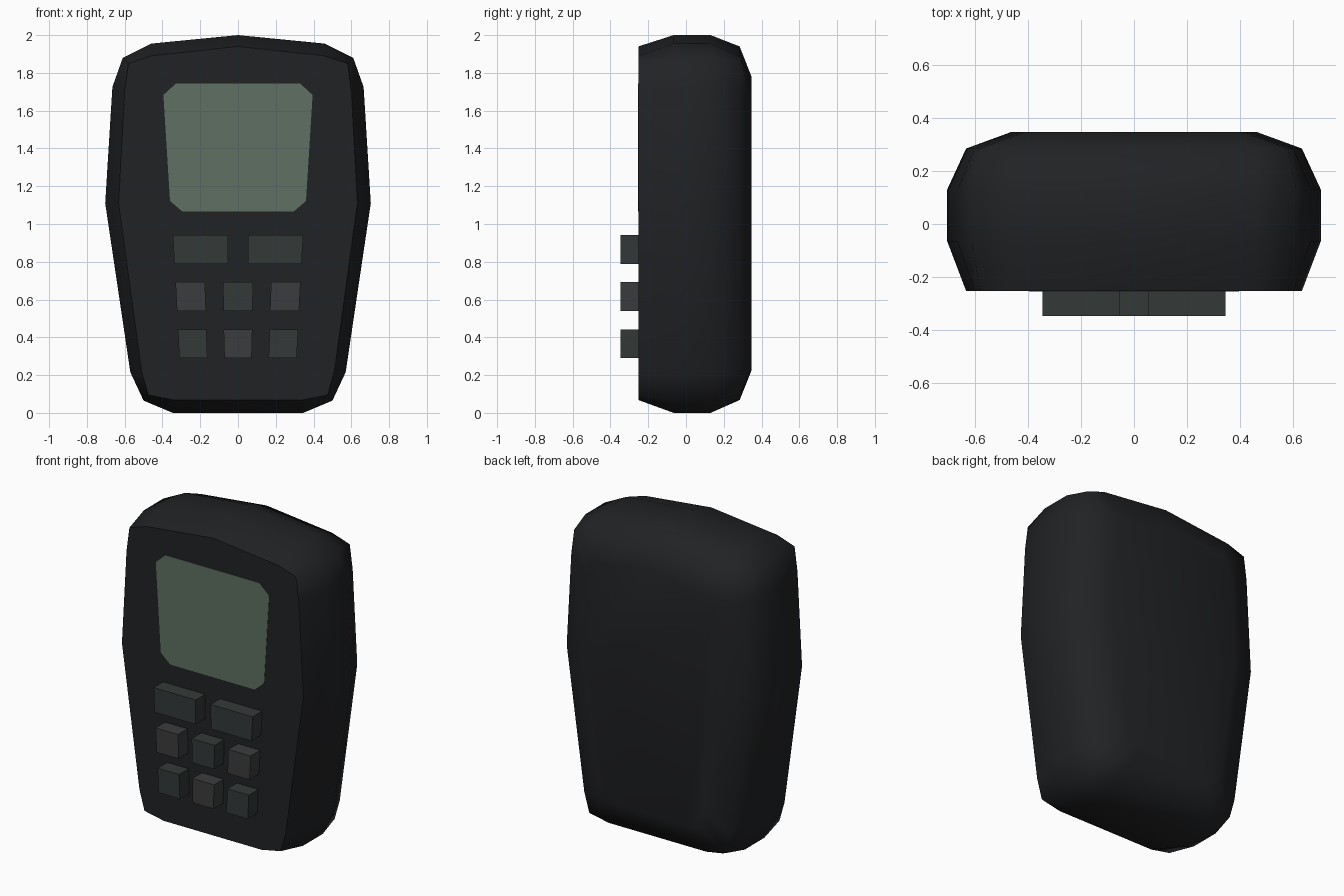
import bpy, bmesh

if "Cube" in bpy.data.objects:
    bpy.data.objects.remove(bpy.data.objects["Cube"])


def material(name, rgb):
    m = bpy.data.materials.new(name)
    m.diffuse_color = (*rgb, 1)
    m.use_nodes = True
    m.node_tree.nodes["Principled BSDF"].inputs["Base Color"].default_value = m.diffuse_color
    return m


casing_mat = material("casing", (0.015, 0.016, 0.018))
screen_mat = material("screen", (0.112, 0.162, 0.122))
green_key = material("green_key", (0.034, 0.041, 0.040))
grey_key = material("grey_key", (0.044, 0.045, 0.047))


def mirrored(half):
    """Close a right-hand outline (top to bottom) over x = 0."""
    return half + [(-x, z) for x, z in reversed(half) if x > 0]


def loft(name, rings, mat):
    """Bridge (y, outline) rings from front to back and cap both ends."""
    bm = bmesh.new()
    loops = [[bm.verts.new((x, y, z)) for x, z in pts] for y, pts in rings]
    n = len(loops[0])
    for a, b in zip(loops, loops[1:]):
        for i in range(n):
            j = (i + 1) % n
            bm.faces.new((a[i], a[j], b[j], b[i]))
    bm.faces.new(loops[0])
    bm.faces.new(loops[-1][::-1])
    bmesh.ops.recalc_face_normals(bm, faces=bm.faces)
    mesh = bpy.data.meshes.new(name)
    bm.to_mesh(mesh)
    bm.free()
    ob = bpy.data.objects.new(name, mesh)
    bpy.context.collection.objects.link(ob)
    mesh.materials.append(mat)
    return ob


# Casing: widest around the middle, narrowing to front and back
full = mirrored([(0, 2.0), (0.46, 1.955), (0.61, 1.88), (0.665, 1.725),
                 (0.703, 1.11), (0.57, 0.215), (0.50, 0.065), (0.345, 0)])
inner = mirrored([(0, 1.94), (0.46, 1.89), (0.58, 1.85), (0.60, 1.70),
                  (0.632, 1.11), (0.51, 0.22), (0.475, 0.095), (0.34, 0.068)])
back = mirrored([(0, 1.78), (0.36, 1.745), (0.41, 1.71), (0.43, 1.61),
                 (0.46, 1.11), (0.355, 0.35), (0.33, 0.25), (0.26, 0.225)])
casing = loft("casing", [(-0.252, inner), (-0.065, full), (0.13, full),
                         (0.284, inner), (0.347, back)], casing_mat)
bpy.context.view_layer.objects.active = casing
casing.select_set(True)
bpy.ops.object.shade_smooth_by_angle(angle=1.05)

# Screen: thin chamfered panel lying on the front
screen = mirrored([(0.328, 1.745), (0.395, 1.683), (0.36, 1.122), (0.294, 1.065)])
loft("screen", [(-0.254, screen), (-0.245, screen)], screen_mat)


# Keys: blocks tapering slightly toward the bottom
def key(name, top, bottom, z0, z1, mat):
    pts = [(top[0], z1), (top[1], z1), (bottom[1], z0), (bottom[0], z0)]
    loft(name, [(-0.347, pts), (-0.24, pts)], mat)


def key_pair(name, top, bottom, z0, z1, mat):
    for side, s in (("right", 1), ("left", -1)):
        key(f"{name}_{side}", [s * v for v in top], [s * v for v in bottom], z0, z1, mat)


key_pair("wide_key", (0.052, 0.345), (0.054, 0.337), 0.788, 0.942, green_key)
key_pair("upper_key", (0.175, 0.331), (0.170, 0.323), 0.54, 0.692, grey_key)
key("upper_key_centre", (-0.08, 0.08), (-0.076, 0.076), 0.54, 0.692, green_key)
key_pair("lower_key", (0.168, 0.318), (0.162, 0.311), 0.29, 0.442, green_key)
key("lower_key_centre", (-0.076, 0.076), (-0.072, 0.072), 0.29, 0.442, grey_key)
